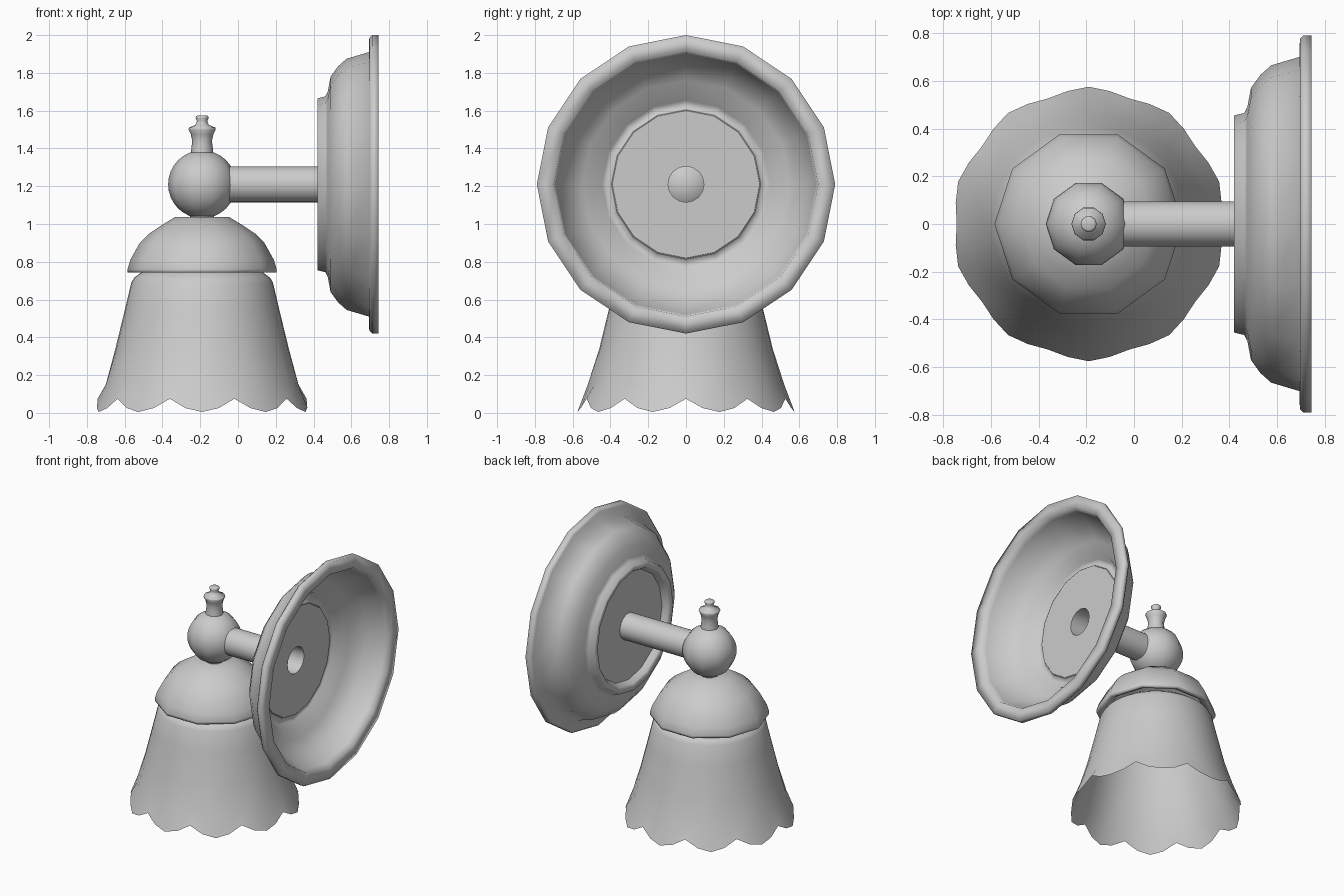
import bpy, math

if "Cube" in bpy.data.objects:
    bpy.data.objects.remove(bpy.data.objects["Cube"])

AX, ARM_Z = -0.19, 1.21   # lamp axis x, height of the wall plate axis


def make(name, verts, faces, angle):
    me = bpy.data.meshes.new(name)
    me.from_pydata(verts, [], faces)
    me.update()
    ob = bpy.data.objects.new(name, me)
    bpy.context.collection.objects.link(ob)
    bpy.ops.object.select_all(action='DESELECT')
    ob.select_set(True)
    bpy.context.view_layer.objects.active = ob
    bpy.ops.object.mode_set(mode='EDIT')
    bpy.ops.mesh.select_all(action='SELECT')
    bpy.ops.mesh.normals_make_consistent(inside=False)
    bpy.ops.object.mode_set(mode='OBJECT')
    bpy.ops.object.shade_smooth_by_angle(angle=math.radians(angle))
    return ob


def revolve(name, profile, n, along_x=False, cap_start=False, cap_end=False,
            warp=None, angle=60):
    """Spin (radius, height) points; along_x spins around the wall plate axis."""
    verts, faces = [], []
    for i, (r0, h0) in enumerate(profile):
        for k in range(n):
            a = 2 * math.pi * k / n
            r, h = warp(i, a, r0, h0) if warp else (r0, h0)
            c, s = r * math.cos(a), r * math.sin(a)
            verts.append((h, s, ARM_Z + c) if along_x else (AX + c, s, h))
    m = len(profile)
    for i in range(m - 1):
        for k in range(n):
            l = (k + 1) % n
            faces.append((i * n + k, i * n + l, (i + 1) * n + l, (i + 1) * n + k))
    if cap_start:
        faces.append(tuple(range(n)))
    if cap_end:
        faces.append(tuple(range((m - 1) * n, m * n)))
    return make(name, verts, faces, angle)


# Bell shade with ten scallops along the open rim
def scallop(i, a, r, h):
    s = abs(math.sin(5 * a))
    if i == 0:
        return r + 0.022 * s * s, 0.07 * (1 - s) + 0.005
    if i == 1:
        return r + 0.01 * s * s, h
    return r, h


revolve("shade", [(0.553, 0.0), (0.51, 0.15), (0.459, 0.34), (0.408, 0.55),
                  (0.375, 0.69), (0.36, 0.715), (0.32, 0.745), (0.22, 0.79),
                  (0.1, 0.82)],
        40, cap_end=True, warp=scallop)

# Ten-sided dome cap holding the shade
revolve("shade_cap", [(0.33, 0.765), (0.365, 0.745), (0.394, 0.743), (0.395, 0.76),
                      (0.38, 0.81), (0.33, 0.90), (0.28, 0.95), (0.22, 0.99),
                      (0.145, 1.036)], 10, cap_end=True, angle=100)

# Collar between cap and ball
revolve("collar", [(0.06, 1.03), (0.065, 1.045), (0.08, 1.06)], 10)

# Ball joint
ball = [(0.18 * math.sin(math.pi * t / 16), ARM_Z - 0.18 * math.cos(math.pi * t / 16))
        for t in range(1, 16)]
revolve("ball_joint", ball, 10, cap_start=True, cap_end=True)

# Finial
revolve("finial", [(0.06, 1.36), (0.057, 1.40), (0.052, 1.44), (0.06, 1.475),
                   (0.072, 1.50), (0.07, 1.51), (0.035, 1.525), (0.027, 1.545),
                   (0.034, 1.56), (0.033, 1.57), (0.025, 1.575)], 10, cap_end=True,
        angle=100)

# Hollow arm from ball to plate
revolve("arm", [(0.095, -0.045), (0.095, 0.467)], 32, along_x=True)

# Sixteen-sided wall plate: raised ring, outer shell, rim, and hollow back
revolve("wall_plate", [(0.39, 0.465), (0.41, 0.43), (0.42, 0.42), (0.455, 0.42),
                       (0.465, 0.462), (0.49, 0.475), (0.57, 0.49), (0.625, 0.53),
                       (0.665, 0.575), (0.70, 0.693), (0.775, 0.695), (0.79, 0.71),
                       (0.79, 0.743), (0.70, 0.743), (0.69, 0.70), (0.635, 0.59),
                       (0.55, 0.51), (0.47, 0.49), (0.445, 0.45), (0.41, 0.445),
                       (0.39, 0.469)], 16, along_x=True, angle=100)

# Recessed plate face with the hole for the arm
revolve("plate_face", [(0.395, 0.467), (0.095, 0.467)], 16, along_x=True)
